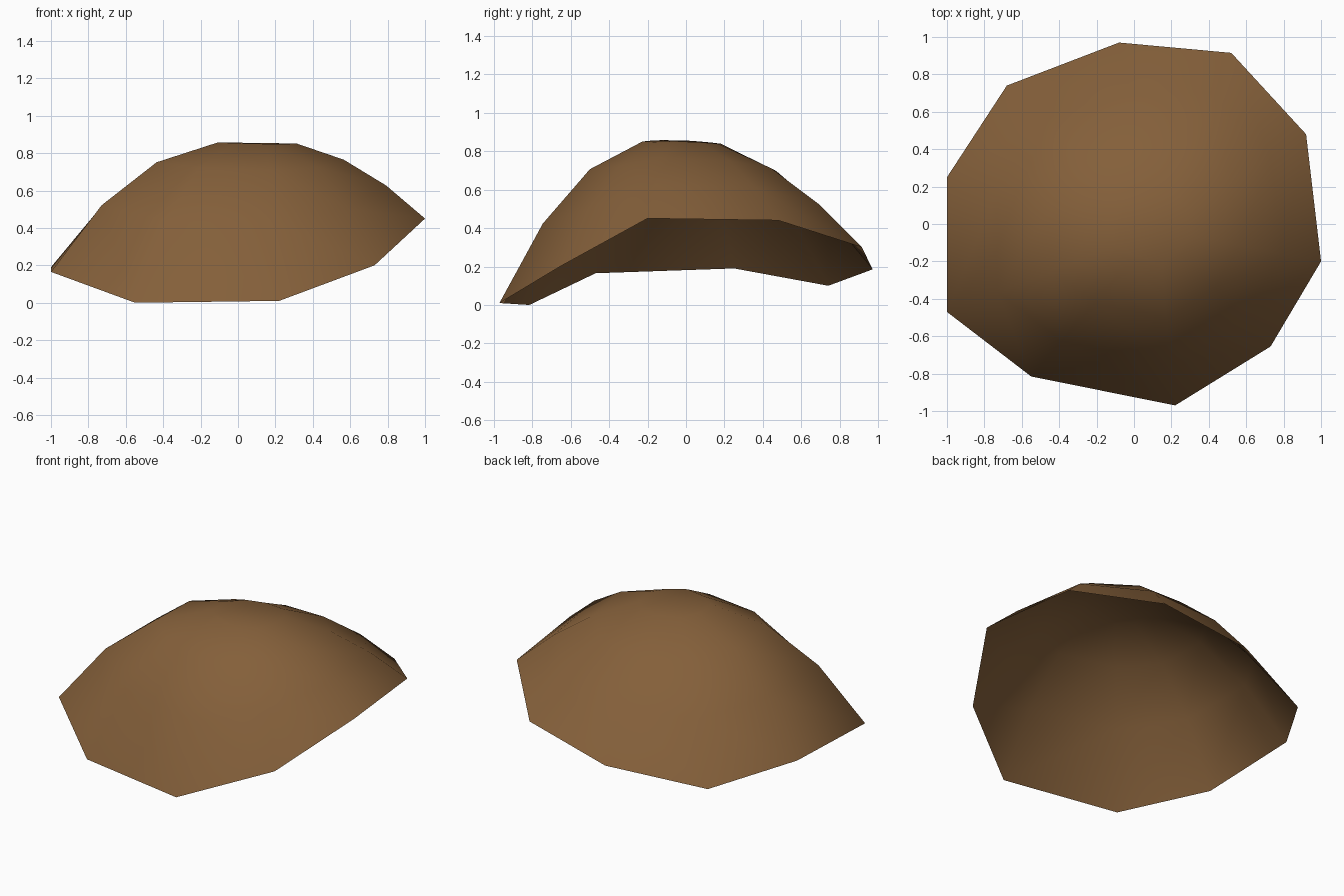
import bpy, bmesh

if "Cube" in bpy.data.objects:
    bpy.data.objects.remove(bpy.data.objects["Cube"])

# Material
brown = bpy.data.materials.new("brown")
brown.diffuse_color = (0.23, 0.115, 0.042, 1)
brown.use_nodes = True
brown.node_tree.nodes["Principled BSDF"].inputs["Base Color"].default_value = brown.diffuse_color

# Irregular rim of the open shell, and its crown point
rim = [(-0.08, 0.97, 0.185), (-0.68, 0.74, 0.10), (-1, 0.25, 0.19),
       (-1, -0.47, 0.165), (-0.55, -0.815, 0.0), (0.22, -0.97, 0.01),
       (0.73, -0.655, 0.20), (1, -0.20, 0.45), (0.92, 0.48, 0.44),
       (0.52, 0.915, 0.30)]
cx, cy, cz = 0.13, -0.03, 0.87


def ring(bm, t):
    """Ring of vertices at fraction t from crown to rim, steeper to front left."""
    out = []
    for x, y, z in rim:
        power = 2.2 - 0.25 * (x + y)
        out.append(bm.verts.new((cx + (x - cx) * t, cy + (y - cy) * t,
                                 cz + (z - cz) * t ** power)))
    return out


# Domed shell lofted from a small flat crown down to the rim
bm = bmesh.new()
rings = [ring(bm, t) for t in (0.21, 0.5, 0.76, 1.0)]
bm.faces.new(rings[0])
n = len(rim)
for a, b in zip(rings, rings[1:]):
    for i in range(n):
        j = (i + 1) % n
        bm.faces.new((a[i], b[i], b[j], a[j]))
for f in bm.faces:
    f.smooth = True
bm.normal_update()
mesh = bpy.data.meshes.new("shell")
bm.to_mesh(mesh)
bm.free()
mesh.materials.append(brown)
shell = bpy.data.objects.new("shell", mesh)
bpy.context.collection.objects.link(shell)
